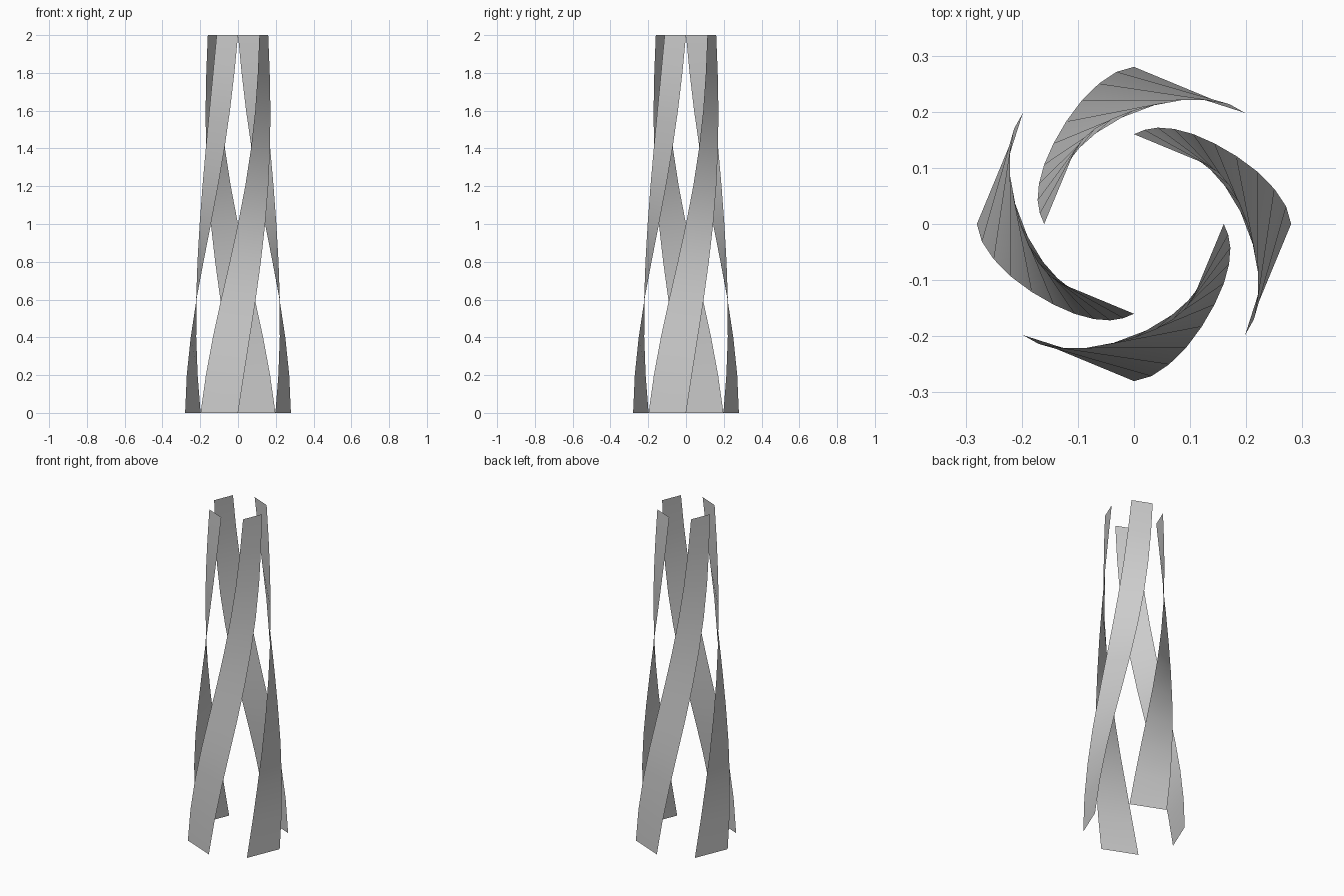
import bpy
import bmesh
import math

if "Cube" in bpy.data.objects:
    bpy.data.objects.remove(bpy.data.objects["Cube"])

HEIGHT = 2.0
# radius at evenly spaced levels, bottom to top
RADII = [0.28, 0.273, 0.258, 0.239, 0.219, 0.203, 0.192, 0.184, 0.177, 0.169, 0.16]


def twist(t):
    """Quarter turn over the height, eased at both ends."""
    return math.pi / 2 * (t - 0.047 * math.sin(2 * math.pi * t))


def make_strip(name, start):
    """One flat-section ribbon, an eighth of a turn wide, spiralling upward."""
    bm = bmesh.new()
    previous = None
    for i, r in enumerate(RADII):
        t = i / (len(RADII) - 1)
        pair = []
        for offset in (0, math.pi / 4):
            a = start + offset + twist(t)
            pair.append(bm.verts.new((r * math.cos(a), r * math.sin(a), HEIGHT * t)))
        if previous:
            bm.faces.new((previous[0], previous[1], pair[1], pair[0]))
        previous = pair
    for face in bm.faces:
        face.smooth = True
    mesh = bpy.data.meshes.new(name)
    bm.to_mesh(mesh)
    bm.free()
    obj = bpy.data.objects.new(name, mesh)
    bpy.context.collection.objects.link(obj)


# four twisted ribbons around the axis
for k, side in enumerate(("front", "right", "back", "left")):
    make_strip(side + "_twisted_ribbon", math.radians(-135 + 90 * k))
